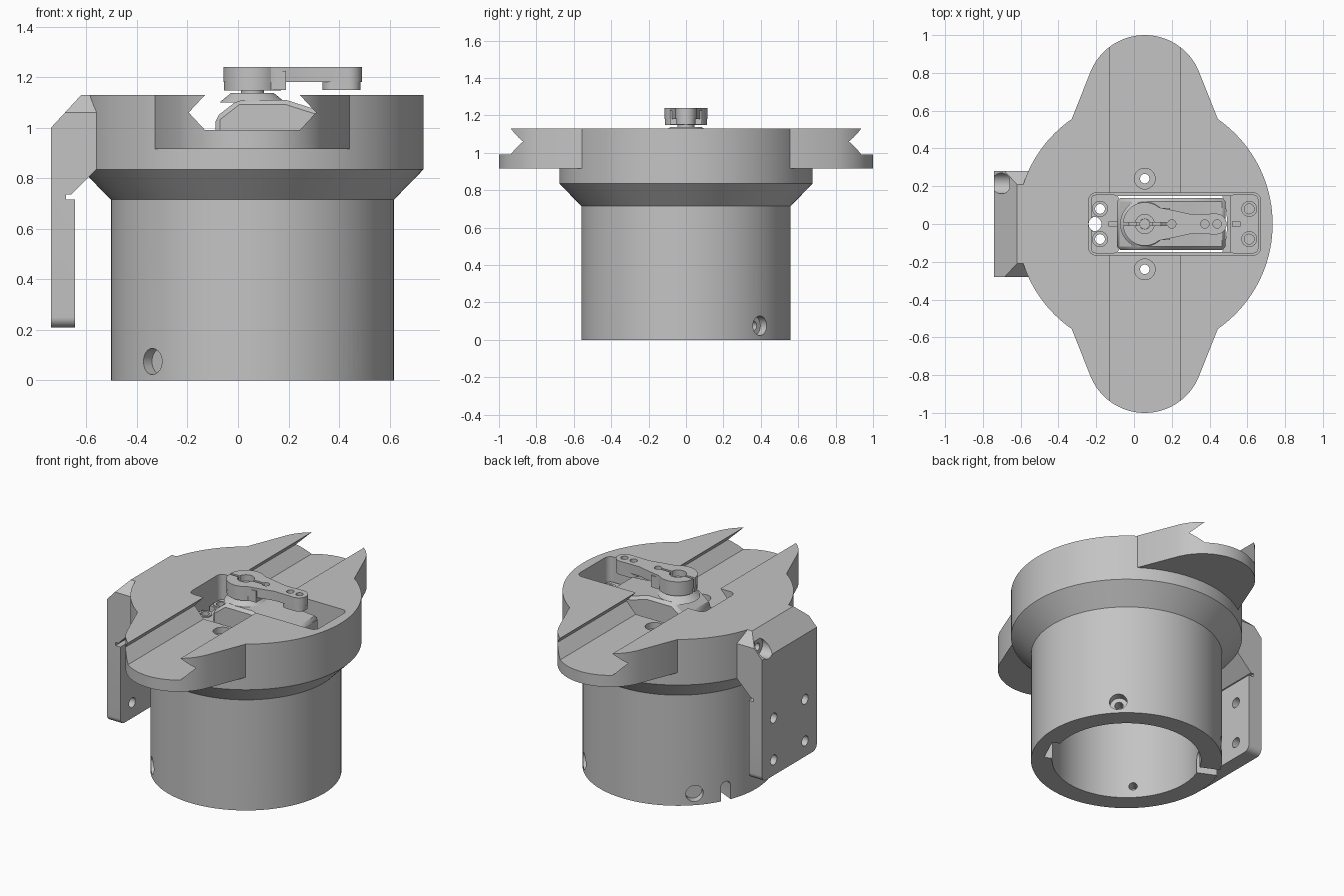
import bpy, bmesh, math
from mathutils import Vector

old = bpy.data.objects.get("Cube")
if old:
    bpy.data.objects.remove(old, do_unlink=True)

mat = bpy.data.materials.new("plain grey")
mat.use_nodes = True
GREY = (0.55, 0.55, 0.55, 1)
mat.diffuse_color = GREY
mat.node_tree.nodes["Principled BSDF"].inputs["Base Color"].default_value = GREY
CX = 0.057  # tube axis


def finish(bm, name):
    bmesh.ops.recalc_face_normals(bm, faces=bm.faces)
    me = bpy.data.meshes.new(name)
    bm.to_mesh(me)
    bm.free()
    me.materials.append(mat)
    ob = bpy.data.objects.new(name, me)
    bpy.context.collection.objects.link(ob)
    return ob


def prism(name, pts, lo, hi, axis="z"):
    place = {"z": lambda u, v, w: (u, v, w), "y": lambda u, v, w: (u, w, v),
             "x": lambda u, v, w: (w, u, v)}[axis]
    bm = bmesh.new()
    a = [bm.verts.new(place(u, v, lo)) for u, v in pts]
    b = [bm.verts.new(place(u, v, hi)) for u, v in pts]
    bm.faces.new(a)
    bm.faces.new(b)
    for i in range(len(pts)):
        j = (i + 1) % len(pts)
        bm.faces.new((a[i], a[j], b[j], b[i]))
    return finish(bm, name)


def lathe(name, profile, steps=128):
    bm = bmesh.new()
    vs = [bm.verts.new((CX + r, 0, z)) for r, z in profile]
    es = [bm.edges.new((vs[i - 1], vs[i])) for i in range(len(vs))]
    bmesh.ops.spin(bm, geom=vs + es, cent=(CX, 0, 0), axis=(0, 0, 1),
                   angle=math.tau, steps=steps)
    bmesh.ops.remove_doubles(bm, verts=bm.verts, dist=1e-5)
    loose = [e for e in bm.edges if not e.link_faces]
    bmesh.ops.delete(bm, geom=loose, context="EDGES")
    return finish(bm, name)


def rod(name, p, q, r, r2=None, n=32):
    p, q = Vector(p), Vector(q)
    bm = bmesh.new()
    bmesh.ops.create_cone(bm, cap_ends=True, segments=n, radius1=r,
                          radius2=r if r2 is None else r2, depth=(q - p).length)
    turn = (q - p).to_track_quat("Z", "Y").to_matrix()
    for v in bm.verts:
        v.co = turn @ v.co + (p + q) / 2
    return finish(bm, name)


def arc(cx, cy, r, a, b, n=10):
    return [(cx + r * math.cos(math.radians(a + (b - a) * i / n)),
             cy + r * math.sin(math.radians(a + (b - a) * i / n))) for i in range(n + 1)]


def rounded(x0, x1, y0, y1, r):
    return (arc(x1 - r, y1 - r, r, 0, 90) + arc(x0 + r, y1 - r, r, 90, 180)
            + arc(x0 + r, y0 + r, r, 180, 270) + arc(x1 - r, y0 + r, r, 270, 360))


def rect(x0, x1, y0, y1):
    return [(x0, y0), (x1, y0), (x1, y1), (x0, y1)]


def combine(ob, other, op="DIFFERENCE"):
    m = ob.modifiers.new(op, "BOOLEAN")
    m.operation, m.object, m.solver = op, other, "EXACT"
    bpy.context.view_layer.objects.active = ob
    bpy.ops.object.modifier_apply(modifier=m.name)
    bpy.data.objects.remove(other, do_unlink=True)


def drill(ob, p, q, r):
    combine(ob, rod("cutter", p, q, r))


# Hollow tube with a flared head
body = lathe("housing", [(0.436, 0), (0.56, 0), (0.56, 0.715), (0.677, 0.835),
                         (0.677, 1.13), (0, 1.13), (0, 0.84), (0.436, 0.84)])

# Rounded ears front and back
half = [(0.385, 0.56)] + arc(0, 0.69, 0.31, 20, 160, 32) + [(-0.385, 0.56)]
ears = half + [(-x, -y) for x, y in half]
combine(body, prism("ears", [(CX + x, y) for x, y in ears], 0.915, 1.13), "UNION")

# Side bracket with clipped upper corners
bracket = prism("bracket", [(-0.74, 0.21), (-0.645, 0.21), (-0.645, 0.715), (-0.68, 0.715),
                            (-0.68, 0.735), (-0.66, 0.735), (-0.56, 0.835), (-0.5, 0.835),
                            (-0.5, 1.13), (-0.62, 1.13), (-0.74, 1.0)], -0.28, 0.28, "y")
side = (arc(0.24, 0.25, 0.04, -90, 0) + [(0.28, 1.06), (0.21, 1.13), (-0.21, 1.13), (-0.28, 1.06)]
        + arc(-0.24, 0.25, 0.04, 180, 270))
combine(bracket, prism("outline", side, -1, 0, "x"), "INTERSECT")
combine(body, bracket, "UNION")

# Dovetail channel
slot = [(0.187, 1.13), (0.252, 1.06), (0.187, 0.99)]
channel = ([(CX + 0.187, 1.2)] + [(CX + x, z) for x, z in slot]
           + [(CX - x, z) for x, z in reversed(slot)] + [(CX - 0.187, 1.2)])
combine(body, prism("cutter", channel, -1.2, 1.2, "y"))

# Motor pocket and opening into the bore
combine(body, prism("cutter", rounded(-0.24, 0.67, -0.165, 0.165, 0.04), 0.93, 1.3))
combine(body, prism("cutter", rect(-0.1, 0.51, -0.147, 0.147), 0.7, 1.0))
drill(body, (-0.2, 0, 0.7), (-0.2, 0, 1.0), 0.04)

for s in (-1, 1):
    # Channel floor screws
    drill(body, (CX, s * 0.24, 0.7), (CX, s * 0.24, 1.2), 0.025)
    drill(body, (CX, s * 0.24, 0.95), (CX, s * 0.24, 1.1), 0.055)
    # Motor mounting holes
    drill(body, (-0.18, s * 0.08, 0.75), (-0.18, s * 0.08, 1.0), 0.028)
    drill(body, (0.61, s * 0.08, 0.85), (0.61, s * 0.08, 1.0), 0.028)
    # Bracket bolts and plate holes
    drill(body, (-0.8, s * 0.215, 1.04), (-0.66, s * 0.215, 1.04), 0.055)
    drill(body, (-0.8, s * 0.215, 1.04), (-0.1, s * 0.215, 1.04), 0.025)
    for z in (0.31, 0.58):
        drill(body, (-0.8, s * 0.16, z), (-0.6, s * 0.16, z), 0.032)
    # Radial screws near the foot
    for t in (-1, 1):
        d = Vector((s, t, 0)).normalized()
        c = Vector((CX, 0, 0.075))
        drill(body, c + d * 0.35, c + d * 0.7, 0.025)
        drill(body, c + d * 0.51, c + d * 0.7, 0.052)

# Foot notch, and the inner groove opposite it
a = math.radians(155)
d = Vector((math.cos(a), math.sin(a), 0))
notch = prism("cutter", arc(0, 0.09, 0.033, 0, 180) + [(-0.033, -0.1), (0.033, -0.1)],
              0.38, 0.7, "y")
groove = prism("cutter", rect(-0.09, 0.09, -0.1, 0.14), 0.38, 0.475, "y")
for cut, ang in ((notch, a), (groove, a + math.pi)):
    cut.location.x = CX
    cut.rotation_euler.z = ang - math.pi / 2
    bpy.context.view_layer.update()
    combine(body, cut)

# Motor case
case = prism("motor_case", [(-0.09, 0.58), (0.485, 0.58), (0.485, 1.06), (0.3, 1.075),
                            (0.19, 1.11), (0, 1.11), (-0.09, 1.04)], -0.138, 0.138, "y")
bev = case.modifiers.new("edges", "BEVEL")
bev.width, bev.segments = 0.018, 1
boss = rod("motor_boss", (CX, 0, 1.1), (CX, 0, 1.137), 0.13, 0.085, 48)
shaft = rod("motor_shaft", (CX, 0, 1.12), (CX, 0, 1.16), 0.045)

# Motor mounting tabs with ribs and screw rings
parts = [body, case, boss, shaft]
for name, x0, x1, hx in (("right_tab", -0.228, -0.08, -0.18), ("left_tab", 0.5, 0.658, 0.61)):
    tab = prism(name, rounded(x0, x1, -0.155, 0.155, 0.025), 0.931, 0.972)
    for s in (-1, 1):
        combine(tab, rod("ring", (hx, s * 0.08, 0.95), (hx, s * 0.08, 0.98), 0.042), "UNION")
        drill(tab, (hx, s * 0.08, 0.9), (hx, s * 0.08, 1.0), 0.026)
    if hx < 0:
        drill(tab, (-0.21, 0, 0.9), (-0.21, 0, 1.0), 0.038)
    else:
        combine(tab, prism("cutter", rect(0.4, 0.512, -0.2, 0.2), 0.9, 1.0))
    rib = prism(name + "_rib", rect(hx + 0.045, hx + 0.095, -0.012, 0.012) if hx < 0
                else rect(hx - 0.09, hx - 0.045, -0.012, 0.012), 0.96, 0.985)
    parts += [tab, rib]

# Clamping arm
arm_side = [(0.435, -0.055), (0.3, -0.052), (0.22, -0.07)]
outline = (arc(0.435, 0, 0.055, -90, 90, 16)[1:-1] + [(x, -y) for x, y in arm_side]
           + arc(CX, 0, 0.115, 50, 310, 40) + arm_side[::-1])
arm = prism("arm", outline, 1.18, 1.24)
combine(arm, rod("hub", (CX, 0, 1.148), (CX, 0, 1.22), 0.113, n=48), "UNION")
combine(arm, prism("clamp_block", rect(0.1, 0.19, -0.085, 0.085), 1.15, 1.225), "UNION")
combine(arm, prism("end_pad", rounded(0.335, 0.485, -0.05, 0.05, 0.045), 1.15, 1.2), "UNION")
combine(arm, prism("cutter", rect(-0.1, 0.2, -0.008, 0.008), 1.1, 1.3))
drill(arm, (CX, 0, 1.2), (CX, 0, 1.3), 0.05)
drill(arm, (CX, 0, 1.1), (CX, 0, 1.3), 0.028)
for x, r in ((0.2, 0.022), (0.375, 0.022), (0.44, 0.022)):
    drill(arm, (x, 0, 1.1), (x, 0, 1.3), r)
for x in (-0.025, 0.14):
    drill(arm, (x, -0.2, 1.185), (x, 0.2, 1.185), 0.017)
screw = rod("arm_screw", (CX, 0, 1.14), (CX, 0, 1.205), 0.027)
parts += [arm, screw]

# Smooth curved walls, keep hard edges
bpy.ops.object.select_all(action="DESELECT")
for ob in parts:
    ob.select_set(True)
bpy.context.view_layer.objects.active = body
bpy.ops.object.shade_smooth_by_angle(angle=math.radians(25))
